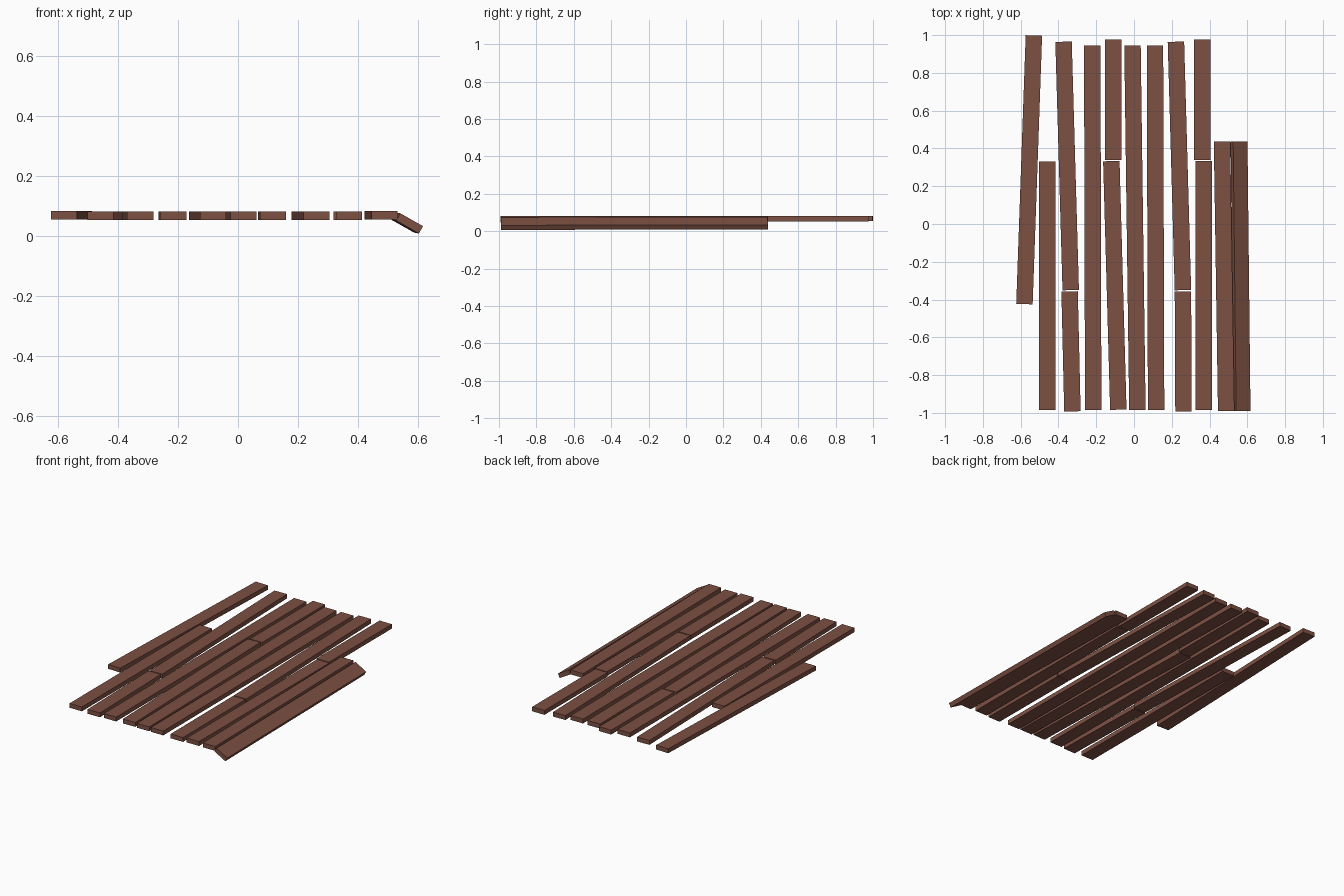
import bpy, bmesh, math
from mathutils import Matrix, Vector

if "Cube" in bpy.data.objects:
    bpy.data.objects.remove(bpy.data.objects["Cube"])

wood = bpy.data.materials.new("brown wood")
wood.diffuse_color = (0.205, 0.08, 0.055, 1)
wood.use_nodes = True
wood.node_tree.nodes["Principled BSDF"].inputs["Base Color"].default_value = wood.diffuse_color

WIDTH, THICK = 0.087, 0.028


def plank(name, back, front, z=0.066, roll=0.0, pitch=0.0):
    """Board running from back (x, y) to front (x, y), rolled about its length."""
    d = Vector(back) - Vector(front)
    yaw = math.atan2(-d.x, d.y)
    bm = bmesh.new()
    bmesh.ops.create_cube(bm, size=1)
    bmesh.ops.scale(bm, vec=(WIDTH, d.length, THICK), verts=bm.verts)
    centre = (Vector(back) + Vector(front)) / 2
    m = (Matrix.Translation((centre.x, centre.y, z)) @ Matrix.Rotation(yaw, 4, 'Z')
         @ Matrix.Rotation(pitch, 4, 'X') @ Matrix.Rotation(roll, 4, 'Y'))
    bm.transform(m)
    me = bpy.data.meshes.new(name)
    bm.to_mesh(me)
    bm.free()
    me.materials.append(wood)
    ob = bpy.data.objects.new(name, me)
    bpy.context.collection.objects.link(ob)


# flat deck boards: back x, back y, front x, front y
boards = [
    (-0.459, 0.330, -0.459, -0.985),
    (-0.373, 0.965, -0.335, -0.350),
    (-0.341, 0.357 * -1, -0.326, -0.992),
    (-0.221, 0.945, -0.216, -0.985),
    (-0.110, 0.976, -0.110, 0.340),
    (-0.120, 0.333, -0.083, -0.983),
    (-0.008, 0.945, 0.018, -0.985),
    (0.111, 0.945, 0.117, -0.985),
    (0.222, 0.965, 0.259, -0.350),
    (0.259, -0.357, 0.262, -0.992),
    (0.362, 0.976, 0.362, 0.340),
    (0.370, 0.333, 0.370, -0.985),
]
for i, (bx, by, fx, fy) in enumerate(boards):
    plank(f"deck_board_{i + 1}", (bx, by), (fx, fy))

# loose outer boards sit slightly higher
plank("loose_left_board", (-0.530, 0.998), (-0.580, -0.424), z=0.068)
plank("loose_right_board", (0.466, 0.437), (0.488, -0.990), z=0.068)

# tipped board hanging off the right edge
plank("tipped_board", (0.556, 0.437), (0.572, -0.990), z=0.042,
      roll=math.radians(29.5), pitch=0.002)
